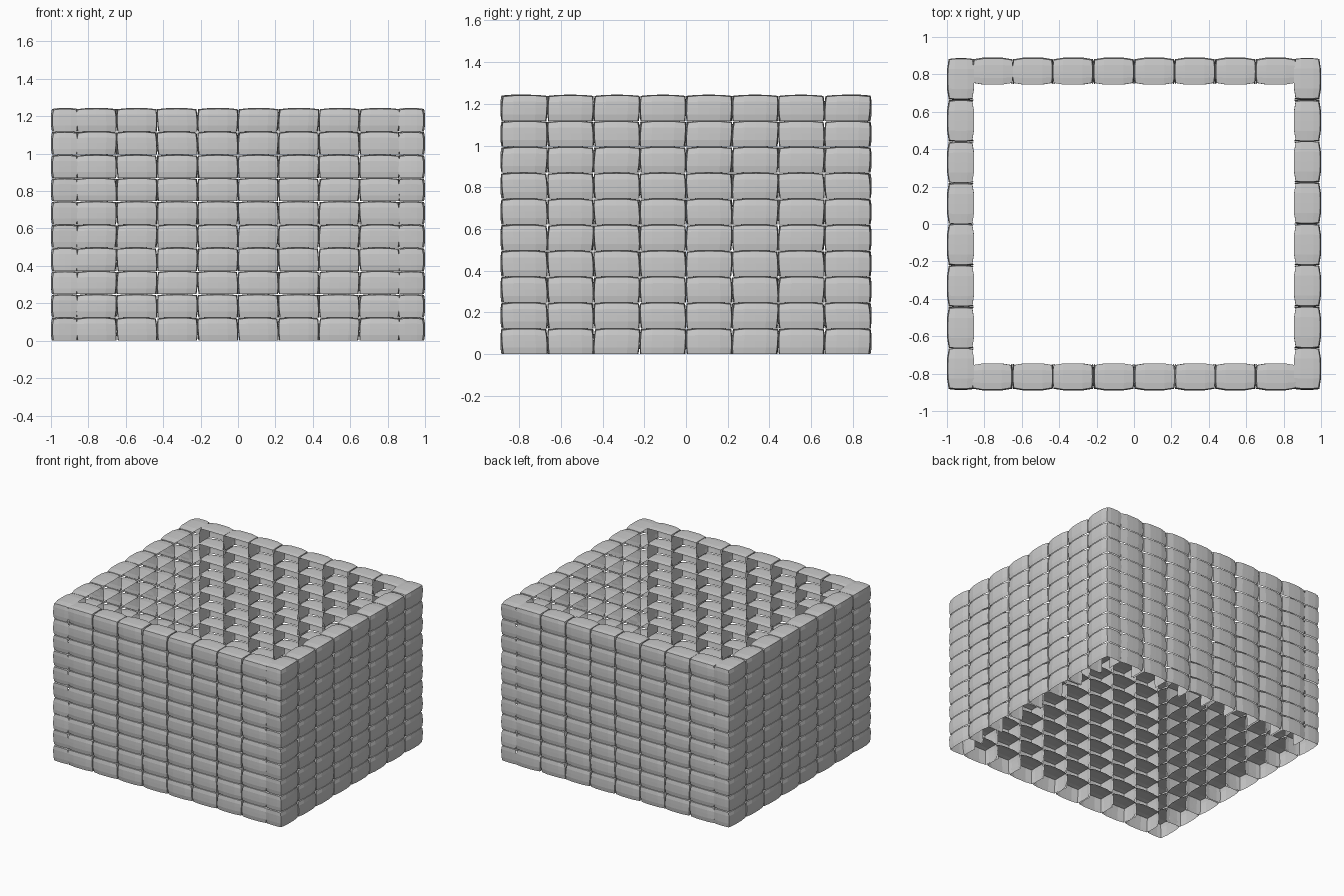
import bpy, bmesh, math, random
from mathutils import Matrix, Vector

if "Cube" in bpy.data.objects:
    bpy.data.objects.remove(bpy.data.objects["Cube"])

random.seed(4)
ROWS, COLS = 10, 8
DEPTH, HEIGHT = 0.15, 0.125


def add_brick(bm, length, cx, z0, mat):
    """Bulged stone block, open at its hidden back (+y) and underside."""
    b = bmesh.new()
    bmesh.ops.create_cube(b, size=2)
    bmesh.ops.subdivide_edges(b, edges=b.edges[:], cuts=3, use_grid_fill=True)
    hidden = [f for f in b.faces
              if f.calc_center_median().y > 0.99 or f.calc_center_median().z < -0.99]
    bmesh.ops.delete(b, geom=hidden, context='FACES')
    tilt = random.uniform(-0.004, 0.004)
    for v in b.verts:
        u, d, w = v.co
        x = length / 2 * u * (1 - 0.035 * d ** 4 - 0.03 * w ** 4)
        y = DEPTH / 2 * d * (1 - 0.12 * u ** 4 - 0.07 * w ** 4)
        z = HEIGHT / 2 * w
        if w > 0:
            z *= 1 - 0.09 * u ** 4 - 0.07 * d ** 4
        v.co = mat @ Vector((cx + x + tilt * w, y, z0 + HEIGHT / 2 + z))
    mesh = bpy.data.meshes.new("tmp")
    b.to_mesh(mesh)
    b.free()
    bm.from_mesh(mesh)
    bpy.data.meshes.remove(mesh)


def wall(name, span, offset, angle):
    """Stack of brick courses running along one side."""
    bm = bmesh.new()
    mat = Matrix.Rotation(angle, 4, 'Z') @ Matrix.Translation((0, -offset, 0))
    pitch = span / COLS
    for r in range(ROWS):
        for c in range(COLS):
            add_brick(bm, pitch, -span / 2 + pitch * (c + 0.5), r * 0.1243, mat)
    mesh = bpy.data.meshes.new(name)
    bm.to_mesh(mesh)
    bm.free()
    obj = bpy.data.objects.new(name, mesh)
    bpy.context.collection.objects.link(obj)


# Four walls: front and back sit between the longer side walls
wall("front_wall", 1.73, 0.815, 0)
wall("right_wall", 1.77, 0.925, math.pi / 2)
wall("back_wall", 1.73, 0.815, math.pi)
wall("left_wall", 1.77, 0.925, -math.pi / 2)
